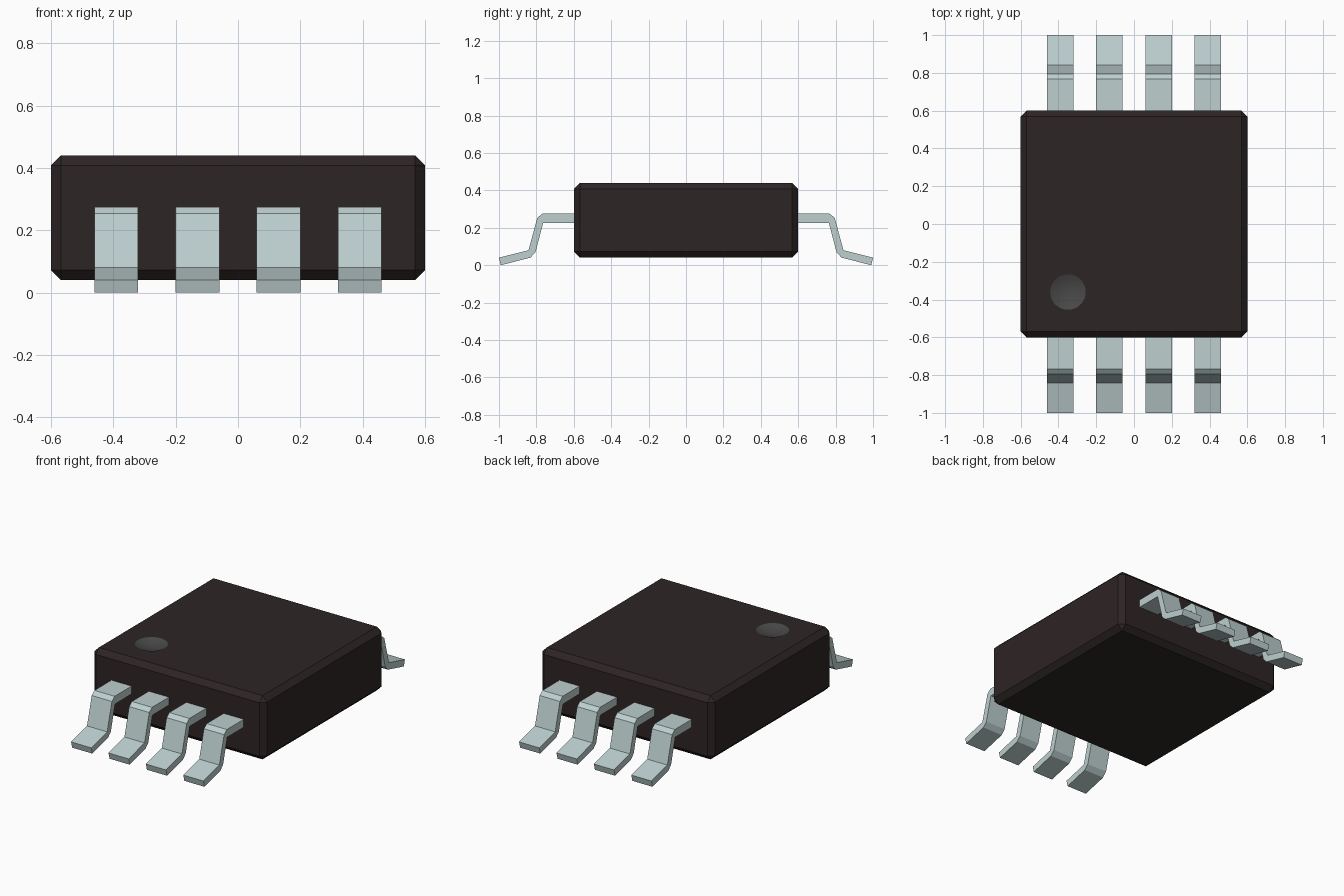
import bpy
import bmesh
from math import sqrt

if "Cube" in bpy.data.objects:
    bpy.data.objects.remove(bpy.data.objects["Cube"])


def material(name, rgb):
    mat = bpy.data.materials.new(name)
    mat.use_nodes = True
    mat.diffuse_color = (*rgb, 1)
    mat.node_tree.nodes["Principled BSDF"].inputs["Base Color"].default_value = (*rgb, 1)
    return mat


black = material("dark plastic", (0.027, 0.018, 0.018))
grey = material("marker grey", (0.065, 0.065, 0.065))
metal = material("pale metal", (0.51, 0.62, 0.62))


def add_object(name, bm, *mats):
    bmesh.ops.recalc_face_normals(bm, faces=bm.faces)
    mesh = bpy.data.meshes.new(name)
    bm.to_mesh(mesh)
    bm.free()
    for mat in mats:
        mesh.materials.append(mat)
    obj = bpy.data.objects.new(name, mesh)
    bpy.context.collection.objects.link(obj)
    return obj


# Chamfered housing
BOTTOM, TOP, HALF, CHAMFER = 0.04, 0.44, 0.6, 0.032
bm = bmesh.new()
bmesh.ops.create_cube(bm, size=1)
for v in bm.verts:
    v.co = (v.co.x * 2 * HALF, v.co.y * 2 * HALF, BOTTOM if v.co.z < 0 else TOP)
bmesh.ops.bevel(bm, geom=bm.edges[:], offset=CHAMFER, segments=1, affect='EDGES')
body = add_object("body", bm, black, grey)

# Shallow spherical dimple marking the first pin
RIM, DEPTH = 0.094, 0.02
radius = (RIM ** 2 + DEPTH ** 2) / (2 * DEPTH)
bpy.ops.mesh.primitive_uv_sphere_add(segments=32, ring_count=96, radius=radius,
                                     location=(-0.35, -0.36, TOP - DEPTH + radius))
cutter = bpy.context.object
cutter.name = "dimple_cutter"
cutter.hide_render = True
cutter.data.materials.append(grey)
cut = body.modifiers.new("dimple", 'BOOLEAN')
cut.operation = 'DIFFERENCE'
cut.solver = 'EXACT'
cut.material_mode = 'TRANSFER'
cut.object = cutter
bpy.ops.object.select_all(action='DESELECT')
body.select_set(True)
bpy.context.view_layer.objects.active = body
bpy.ops.object.modifier_apply(modifier=cut.name)
bpy.data.objects.remove(cutter)
bpy.ops.object.shade_smooth_by_angle(angle=0.3)

# Bent leads: side profile as (outward distance, height)
PROFILE = [(0.58, 0.275), (0.768, 0.275), (0.795, 0.253), (0.842, 0.08), (1.0, 0.04),
           (0.99, 0.0), (0.832, 0.04), (0.805, 0.068), (0.764, 0.225), (0.58, 0.225)]
WIDTH = 0.14


def lead(name, x, side):
    bm = bmesh.new()
    face = bm.faces.new([bm.verts.new((x - WIDTH / 2, side * d, z)) for d, z in PROFILE])
    grown = bmesh.ops.extrude_face_region(bm, geom=[face])["geom"]
    bmesh.ops.translate(bm, vec=(WIDTH, 0, 0),
                        verts=[g for g in grown if isinstance(g, bmesh.types.BMVert)])
    add_object(name, bm, metal)


for side, label in ((-1, "front"), (1, "back")):
    for i in range(4):
        lead(f"{label}_lead_{i + 1}", -0.39 + 0.26 * i, side)
